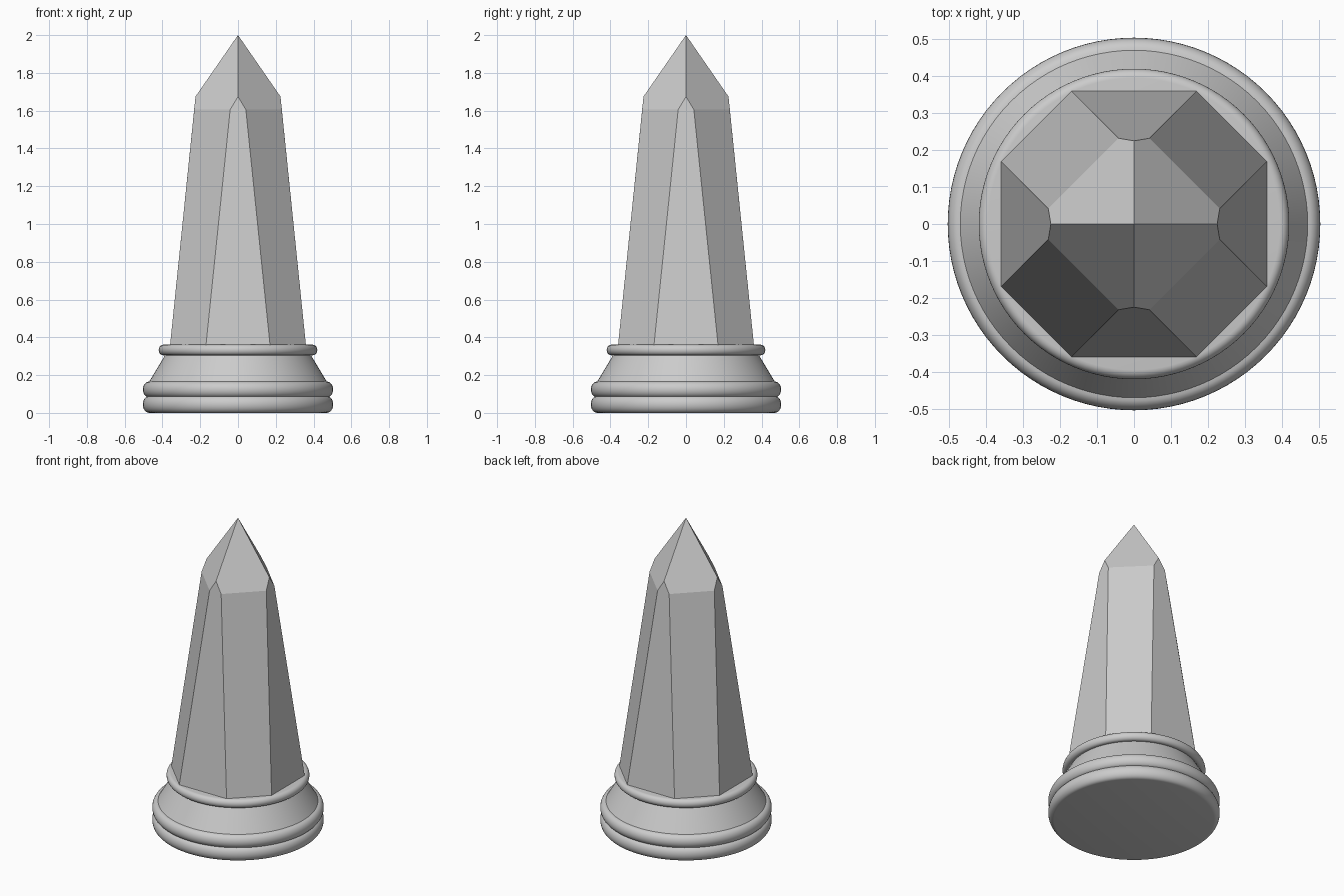
import bpy, bmesh, math

if "Cube" in bpy.data.objects:
    bpy.data.objects.remove(bpy.data.objects["Cube"])


def lathe(name, profile, steps=96):
    """Spin an (r, z) profile that starts and ends on the axis."""
    bm = bmesh.new()
    vs = [bm.verts.new((r, 0, z)) for r, z in profile]
    edges = [bm.edges.new(p) for p in zip(vs, vs[1:])]
    bmesh.ops.spin(bm, geom=vs + edges, cent=(0, 0, 0), axis=(0, 0, 1),
                   angle=2 * math.pi, steps=steps)
    bmesh.ops.remove_doubles(bm, verts=bm.verts, dist=1e-5)
    bmesh.ops.recalc_face_normals(bm, faces=bm.faces)
    return finish(name, bm, smooth=True)


def finish(name, bm, smooth=False):
    mesh = bpy.data.meshes.new(name)
    bm.to_mesh(mesh)
    bm.free()
    ob = bpy.data.objects.new(name, mesh)
    bpy.context.collection.objects.link(ob)
    if smooth:
        bpy.context.view_layer.objects.active = ob
        ob.select_set(True)
        bpy.ops.object.shade_smooth_by_angle(angle=math.radians(35))
        ob.select_set(False)
    return ob


def bead(r, z0, z1, bulge, n=12):
    """Rounded moulding edge from z0 to z1, swelling from r by bulge."""
    mid, half = (z0 + z1) / 2, (z1 - z0) / 2
    return [(r + bulge * math.cos(a), mid + half * math.sin(a))
            for a in (-math.pi / 2 + math.pi * i / n for i in range(n + 1))]


# Round plinth: two large beads, sloping neck, small top bead
profile = [(0, 0)]
profile += bead(0.47, 0.0, 0.09, 0.034)[:-1]
profile += [(0.482, 0.087)]
profile += bead(0.47, 0.082, 0.166, 0.034)[1:]
profile += [(0.385, 0.308)]
profile += bead(0.395, 0.305, 0.361, 0.025)
profile += [(0, 0.361)]
lathe("plinth", profile)

# Faceted shaft: tapering octagon meeting a four-sided pointed tip
bm = bmesh.new()
apex = bm.verts.new((0, 0, 2))
low, shoulder, peak = [], [], []
for k in range(4):
    c, s = round(math.cos(k * math.pi / 2)), round(math.sin(k * math.pi / 2))
    place = lambda x, y, z: bm.verts.new((c * x - s * y, s * x + c * y, z))
    low.append([place(0.36, y, 0.355) for y in (-0.17, 0.17)])
    shoulder.append([place(0.232, y, 1.605) for y in (-0.0415, 0.0415)])
    peak.append(place(0.225, 0, 1.675))
for k in range(4):
    j = (k + 1) % 4
    # straight side, diagonal side, tip facet
    bm.faces.new((low[k][0], low[k][1], shoulder[k][1], peak[k], shoulder[k][0]))
    bm.faces.new((low[k][1], low[j][0], shoulder[j][0], shoulder[k][1]))
    bm.faces.new((peak[k], shoulder[k][1], shoulder[j][0], peak[j], apex))
bm.faces.new([v for pair in reversed(low) for v in reversed(pair)])
bmesh.ops.recalc_face_normals(bm, faces=bm.faces)
finish("shaft", bm)
